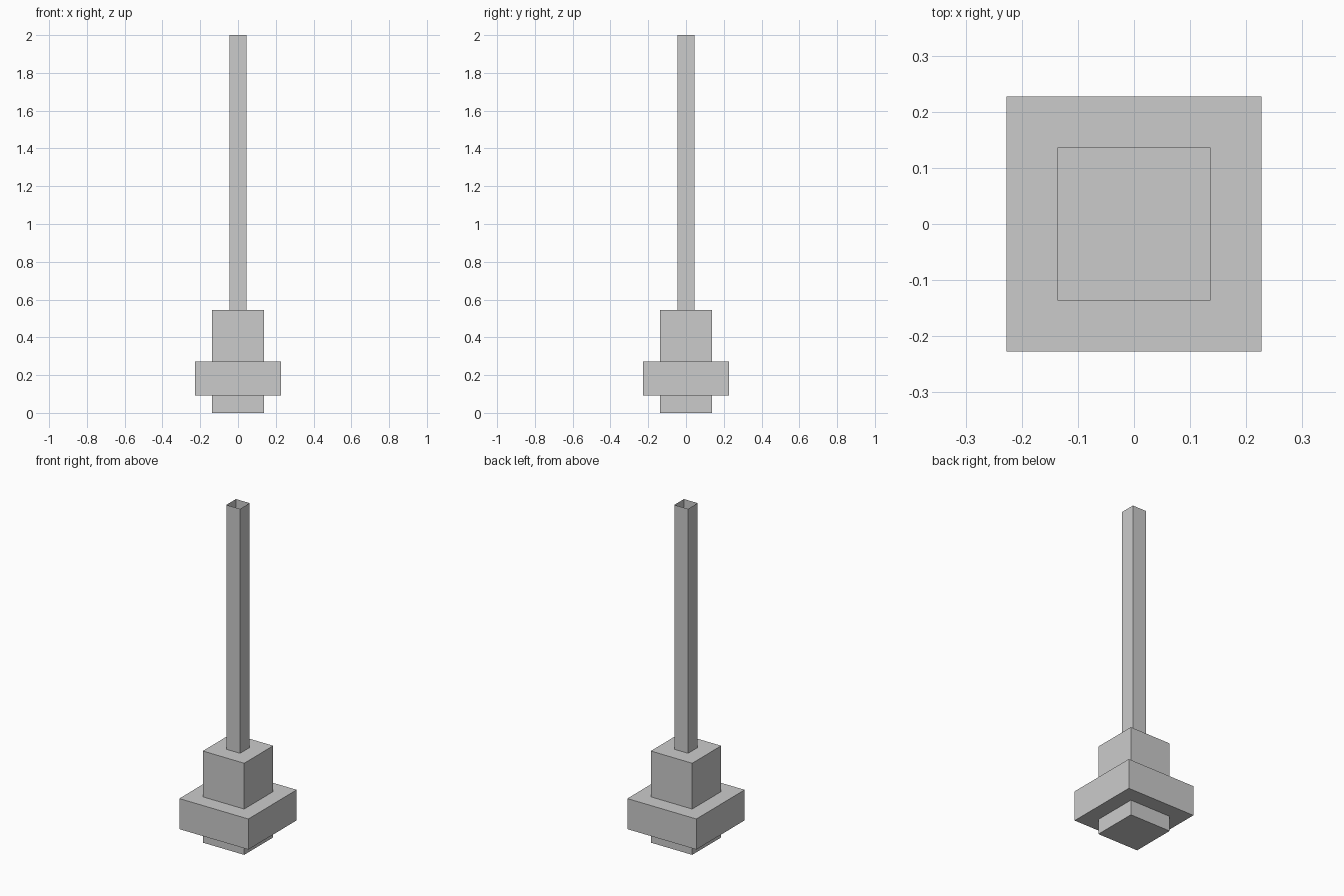
import bpy, bmesh
from mathutils import Matrix

if "Cube" in bpy.data.objects:
    bpy.data.objects.remove(bpy.data.objects["Cube"])

U = 2 / 22  # one block unit; the model is 22 units tall


def block(name, width, z0, z1, open_ends=False):
    """Square block, sizes in units; open_ends leaves only the four sides."""
    bm = bmesh.new()
    size = Matrix.Diagonal((width * U, width * U, (z1 - z0) * U, 1))
    lift = Matrix.Translation((0, 0, (z0 + z1) / 2 * U))
    bmesh.ops.create_cube(bm, size=1, matrix=lift @ size)
    if open_ends:
        bm.normal_update()
        caps = [f for f in bm.faces if abs(f.normal.z) > 0.5]
        bmesh.ops.delete(bm, geom=caps, context='FACES_ONLY')
    mesh = bpy.data.meshes.new(name)
    bm.to_mesh(mesh)
    bm.free()
    obj = bpy.data.objects.new(name, mesh)
    bpy.context.collection.objects.link(obj)
    return obj


# Core block, wide collar around it, and thin open-ended shaft
block("core", 3, 0, 6)
block("collar", 5, 1, 3)
block("shaft", 1, 6, 22, open_ends=True)
